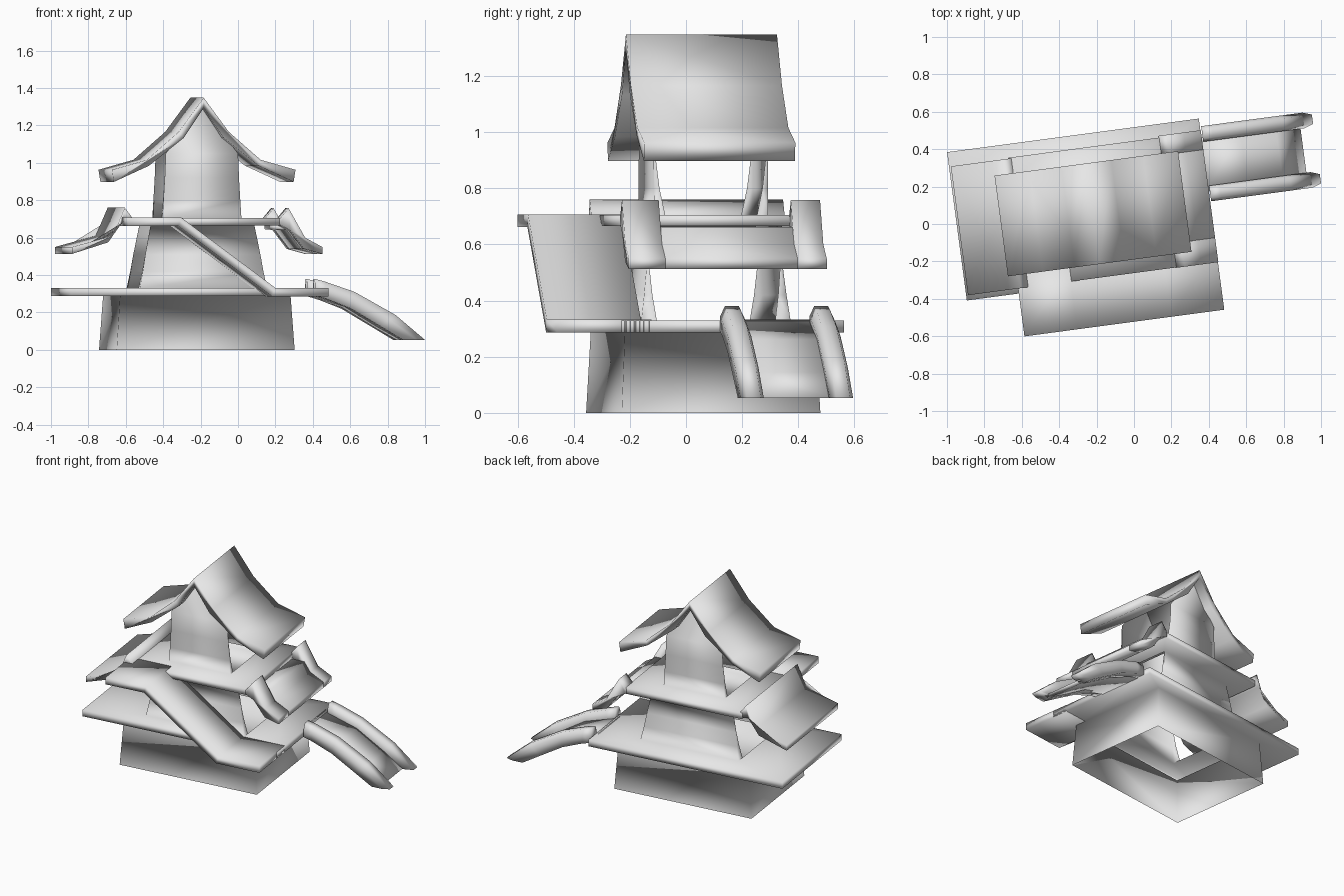
import bpy, bmesh, math

cube = bpy.data.objects.get("Cube")
if cube:
    bpy.data.objects.remove(cube)

TURN = math.radians(7.6)
CX, CY = -0.21, 0.09          # shared centre of the tower storeys

grey = bpy.data.materials.new("plain_grey")
grey.use_nodes = True
grey.diffuse_color = (0.8, 0.8, 0.8, 1)
grey.node_tree.nodes["Principled BSDF"].inputs["Base Color"].default_value = (0.8, 0.8, 0.8, 1)


def skin(bm, rings, close_ring=True, caps=False):
    """Skin a list of equal-length point rings."""
    rows = [[bm.verts.new(p) for p in ring] for ring in rings]
    n = len(rows[0])
    for a, b in zip(rows, rows[1:]):
        for i in range(n if close_ring else n - 1):
            j = (i + 1) % n
            bm.faces.new((a[i], a[j], b[j], b[i]))
    if caps:
        bm.faces.new(rows[0])
        bm.faces.new(rows[-1])


def finish(name, bm):
    """Weld the skins into one softly shaded object."""
    bmesh.ops.remove_doubles(bm, verts=bm.verts, dist=0.0005)
    bmesh.ops.recalc_face_normals(bm, faces=bm.faces)
    mesh = bpy.data.meshes.new(name)
    bm.to_mesh(mesh)
    bm.free()
    mesh.shade_smooth()
    mesh.materials.append(grey)
    obj = bpy.data.objects.new(name, mesh)
    obj.rotation_euler.z = TURN
    bpy.context.collection.objects.link(obj)


def extrude(name, top, bottom, y0, y1):
    """Slab with an x-z profile, running from y0 to y1."""
    outline = top + bottom[::-1]
    bm = bmesh.new()
    skin(bm, [[(x, y, z) for x, z in outline] for y in (y0, y1)], caps=True)
    finish(name, bm)


def rect(x0, x1, y0, y1, z):
    return [(x0, y0, z), (x1, y0, z), (x1, y1, z), (x0, y1, z)]


def storey(a, b, z):
    return rect(CX - a, CX + a, CY - b, CY + b, z)


def walls(bm, stations):
    """Front and back sheets with narrow jambs beside the open sides."""
    for s in (-1, 1):
        rings = []
        for z, a, b, jamb in stations:
            y, yi = CY + s * b, CY + s * (b - jamb)
            rings.append([(CX - a, yi, z), (CX - a, y, z), (CX + a, y, z), (CX + a, yi, z)])
        skin(bm, rings, close_ring=False)


# Tower: base skirt, two floors and two storeys of walls in one shell
tower = bmesh.new()
lower = (-0.94, 0.418, -0.287, 0.513)
skin(tower, [storey(0.48, 0.357, 0), storey(0.46, 0.343, 0.287),
             rect(*lower, 0.287), rect(*lower, 0.33), storey(0.343, 0.268, 0.33)])
walls(tower, [(0.33, 0.343, 0.268, 0.055), (0.42, 0.325, 0.256, 0.03),
              (0.51, 0.31, 0.246, 0.012), (0.665, 0.28, 0.23, 0.004)])
skin(tower, [storey(0.28, 0.23, 0.665), storey(0.41, 0.35, 0.665),
             storey(0.41, 0.35, 0.705), storey(0.213, 0.205, 0.705)])
walls(tower, [(0.705, 0.213, 0.205, 0.04), (0.8, 0.207, 0.205, 0.02),
              (0.92, 0.2, 0.205, 0.006), (1.05, 0.195, 0.205, 0.003), (1.3, 0.004, 0.205, 0.003)])
finish("tower", tower)

# Curved gable roof: half profile mirrored across the ridge
half_top = [(0.495, 0.963), (0.307, 1.016), (0.135, 1.166), (0, 1.348)]
half_under = [(0.485, 0.898), (0.296, 0.984), (0.107, 1.134), (0, 1.294)]


def mirrored(half):
    return [(CX - x, z) for x, z in half] + [(CX + x, z) for x, z in half[-2::-1]]


extrude("top_roof", mirrored(half_top), mirrored(half_under), -0.188, 0.355)

# Middle eaves: plain on one side, notched on the other
extrude("right_eave",
        [(-0.60, 0.70), (-0.645, 0.76), (-0.71, 0.61), (-0.93, 0.55)],
        [(-0.60, 0.67), (-0.66, 0.68), (-0.735, 0.575), (-0.93, 0.513)], -0.26, 0.435)
slope_top = [(0.327, 0.6), (0.42, 0.55)]
slope_under = [(0.246, 0.64), (0.322, 0.54), (0.42, 0.513)]
for label, y0, y1 in (("front", -0.262, -0.13), ("back", 0.345, 0.45)):
    extrude("left_eave_" + label, [(0.19, 0.70), (0.238, 0.758)] + slope_top,
            [(0.19, 0.67)] + slope_under, y0, y1)
extrude("left_eave_middle", [(0.19, 0.664), (0.285, 0.662)] + slope_top,
        [(0.19, 0.645)] + slope_under, -0.13, 0.345)

# Walkway sloping from the upper floor down to the lower floor
walk = [(-0.66, 0.707), (-0.375, 0.707), (0.132, 0.332), (0.418, 0.332)]
walk_under = [(-0.66, 0.662), (-0.39, 0.662), (0.115, 0.286), (0.418, 0.286)]
extrude("walkway", walk, walk_under, -0.518, -0.18)

# Slide with two rounded rails
extrude("slide_bed",
        [(0.4, 0.332), (0.63, 0.262), (0.82, 0.145), (0.95, 0.053)],
        [(0.4, 0.295), (0.61, 0.23), (0.79, 0.12), (0.91, 0.053)], 0.12, 0.41)
rail_top = [(0.425, 0.38), (0.48, 0.365), (0.64, 0.31), (0.86, 0.187), (1.02, 0.053)]
rail_under = [(0.425, 0.29), (0.48, 0.275), (0.62, 0.22), (0.78, 0.125), (0.9, 0.053)]
for label, outer, inner in (("front", 0.066, 0.15), ("back", 0.471, 0.387)):
    rings = []
    for (xt, zt), (xb, zb) in zip(rail_top, rail_under):
        ring = []
        for across, up in ((0, 0), (0, 0.6), (0.2, 1), (0.8, 1), (1, 0.6), (1, 0)):
            ring.append((xb + (xt - xb) * up, outer + (inner - outer) * across, zb + (zt - zb) * up))
        rings.append(ring)
    rail = bmesh.new()
    skin(rail, rings, caps=True)
    finish("slide_rail_" + label, rail)
